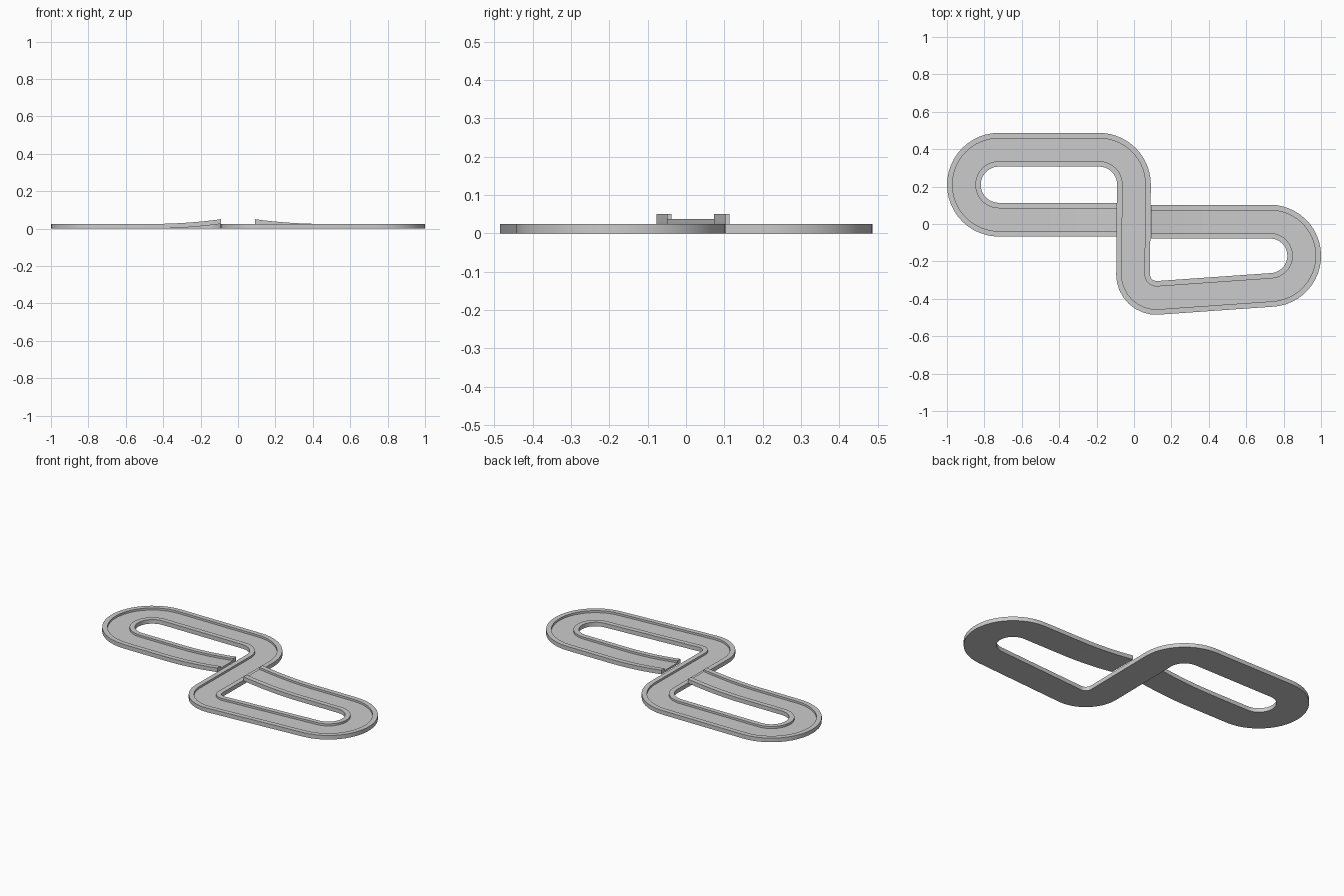
import bpy, bmesh, math
from mathutils import Vector

if "Cube" in bpy.data.objects:
    bpy.data.objects.remove(bpy.data.objects["Cube"])

HALF_W, WALL_W = 0.09, 0.029      # half track width, kerb width
FLOOR_Z, WALL_Z = 0.0125, 0.025   # road surface and kerb top
RISE, RAMP_START, RAMP_END = 0.025, 0.46, 0.092


def arc(cx, cy, r, a0, a1, n):
    return [Vector((cx + r * math.cos(math.radians(a0 + (a1 - a0) * i / n)),
                    cy + r * math.sin(math.radians(a0 + (a1 - a0) * i / n))))
            for i in range(n + 1)]


def ramp(side, y, n=12):
    # points running outward from the jump lip
    return [Vector((side * (RAMP_END + (RAMP_START - RAMP_END) * i / n), y))
            for i in range(n + 1)]


def lift(p, i, count, n=13):
    # only the two end runs of the path are ramps
    if n <= i < count - n:
        return 0.0
    t = (RAMP_START - abs(p.x)) / (RAMP_START - RAMP_END)
    return RISE * max(t, 0) ** 2


# Centre line: left jump, left loop, crossing, right loop, right jump
path = ramp(-1, 0.023)
path += arc(-0.7225, 0.21, 0.187, 270, 90, 24)
path += arc(-0.187, 0.21, 0.187, 90, 0, 14)
path += arc(0.12, -0.27, 0.125, 180, 273.7, 8)
path += arc(0.7275, -0.17, 0.1825, -86.3, 90, 24)
path += reversed(ramp(1, 0.0125))

# Channel cross-section: (offset, height)
inner = HALF_W - WALL_W
profile = [(-HALF_W, 0), (-HALF_W, WALL_Z), (-inner, WALL_Z), (-inner, FLOOR_Z),
           (inner, FLOOR_Z), (inner, WALL_Z), (HALF_W, WALL_Z), (HALF_W, 0)]

# Sweep the channel along the centre line with mitred joints
bm = bmesh.new()
rings = []
for i, p in enumerate(path):
    before = (p - path[i - 1]).normalized() if i else None
    after = (path[i + 1] - p).normalized() if i < len(path) - 1 else None
    before, after = before or after, after or before
    tangent = (before + after).normalized()
    normal = Vector((-tangent.y, tangent.x)) / max(tangent.dot(before), 0.5)
    z0 = lift(p, i, len(path))
    rings.append([bm.verts.new((p.x + normal.x * o, p.y + normal.y * o, z0 + h))
                  for o, h in profile])
for a, b in zip(rings, rings[1:]):
    for j in range(len(profile)):
        k = (j + 1) % len(profile)
        bm.faces.new((a[j], a[k], b[k], b[j]))
# Cap both jump lips
bm.faces.new(rings[0])
bm.faces.new(rings[-1])
bmesh.ops.recalc_face_normals(bm, faces=bm.faces)

mesh = bpy.data.meshes.new("race_track")
bm.to_mesh(mesh)
bm.free()
track = bpy.data.objects.new("race_track", mesh)
bpy.context.collection.objects.link(track)
bpy.context.view_layer.objects.active = track
track.select_set(True)
bpy.ops.object.shade_smooth_by_angle(angle=math.radians(30))
